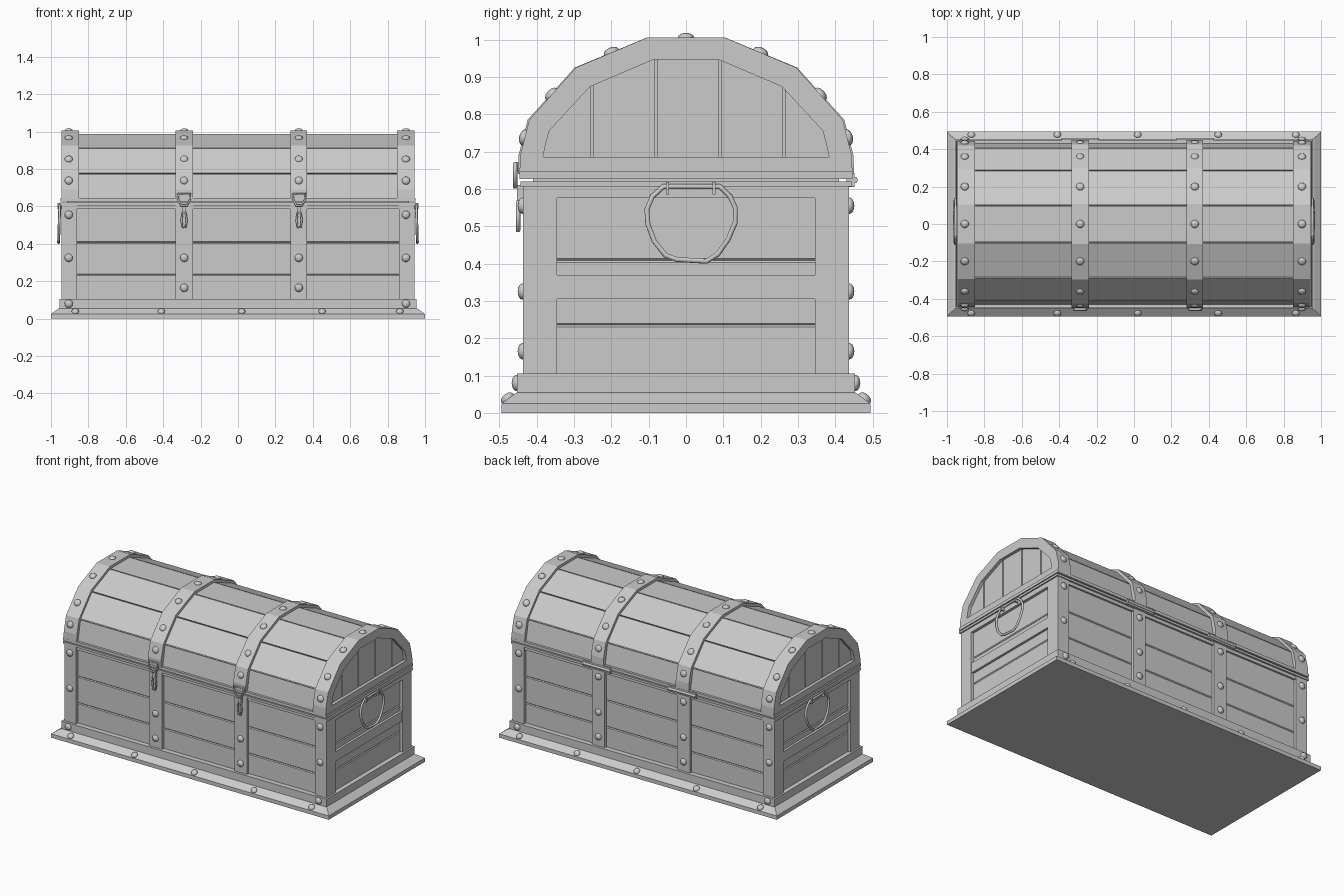
import bpy, bmesh
from mathutils import Vector, Matrix

if "Cube" in bpy.data.objects:
    bpy.data.objects.remove(bpy.data.objects["Cube"])

grey = bpy.data.materials.new("light_grey")
grey.diffuse_color = (0.6, 0.6, 0.6, 1)
grey.use_nodes = True
grey.node_tree.nodes["Principled BSDF"].inputs["Base Color"].default_value = grey.diffuse_color


def finish(name, bm, bevel=0, smooth=False):
    bmesh.ops.recalc_face_normals(bm, faces=bm.faces[:])
    for f in bm.faces:
        f.smooth = smooth
    me = bpy.data.meshes.new(name)
    bm.to_mesh(me)
    bm.free()
    me.materials.append(grey)
    ob = bpy.data.objects.new(name, me)
    bpy.context.collection.objects.link(ob)
    if bevel:
        m = ob.modifiers.new("bevel", 'BEVEL')
        m.width, m.segments = bevel, 1
    return ob


def prism(name, pts, x0, x1, bevel=0):
    """Solid with a (y, z) cross-section, running along x."""
    bm = bmesh.new()
    a = [bm.verts.new((x0, y, z)) for y, z in pts]
    b = [bm.verts.new((x1, y, z)) for y, z in pts]
    bm.faces.new(a)
    bm.faces.new(b[::-1])
    n = len(pts)
    for i in range(n):
        j = (i + 1) % n
        bm.faces.new((a[i], b[i], b[j], a[j]))
    return finish(name, bm, bevel)


def box(name, x0, x1, y0, y1, z0, z1, bevel=0):
    return prism(name, [(y0, z0), (y1, z0), (y1, z1), (y0, z1)], x0, x1, bevel)


def ring(name, outer, inner, x0, x1):
    """Open frame between two matching (y, z) outlines."""
    bm = bmesh.new()
    L = [[bm.verts.new((x, y, z)) for y, z in p]
         for x, p in ((x0, outer), (x1, outer), (x1, inner), (x0, inner))]
    n = len(outer)
    for k in range(4):
        A, B = L[k], L[(k + 1) % 4]
        for i in range(n):
            j = (i + 1) % n
            bm.faces.new((A[i], A[j], B[j], B[i]))
    return finish(name, bm)


def tube(name, pts, r, cyclic=True):
    cu = bpy.data.curves.new(name, 'CURVE')
    cu.dimensions = '3D'
    cu.bevel_depth, cu.bevel_resolution = r, 1
    cu.use_fill_caps = True
    sp = cu.splines.new('POLY')
    sp.points.add(len(pts) - 1)
    for p, co in zip(sp.points, pts):
        p.co = (*co, 1)
    sp.use_cyclic_u = cyclic
    cu.materials.append(grey)
    ob = bpy.data.objects.new(name, cu)
    bpy.context.collection.objects.link(ob)
    bpy.ops.object.select_all(action='DESELECT')
    ob.select_set(True)
    bpy.context.view_layer.objects.active = ob
    bpy.ops.object.convert(target='MESH')


def mirrored(half):
    return half + [(-y, z) for y, z in reversed(half)]


STRAPS = [(-0.335, -0.24), (0.28, 0.37)]

# stepped base with sloped moulding
bm = bmesh.new()
loops = []
for x, y, z in ((1, .494, 0), (1, .494, .025), (.965, .46, .05),
                (.955, .453, .055), (.955, .453, .105)):
    loops.append([bm.verts.new((sx * x, sy * y, z))
                  for sx, sy in ((-1, -1), (1, -1), (1, 1), (-1, 1))])
for A, B in zip(loops, loops[1:]):
    for i in range(4):
        bm.faces.new((A[i], A[(i + 1) % 4], B[(i + 1) % 4], B[i]))
bm.faces.new(loops[0])
bm.faces.new(loops[-1])
finish("base", bm)

# body: core, stacked planks, posts, straps, rails
box("body_core", -.915, .915, -.41, .41, .1, .64)
for z0, z1 in ((.1, .235), (.235, .408), (.408, .59)):
    box("body_plank", -.925, .925, -.42, .42, z0, z1, .005)
for sx in (-1, 1):
    for sy in (-1, 1):
        box("corner_post", *sorted((sx * .86, sx * .943)),
            *sorted((sy * .345, sy * .437)), .1, .606)
    box("side_rail", *sorted((sx * .86, sx * .94)), -.35, .35, .305, .37)
    box("side_top_rail", *sorted((sx * .86, sx * .943)), -.35, .35, .575, .606)
for x0, x1 in STRAPS:
    box("body_strap", x0, x1, -.437, .437, .1, .606)
box("body_top_rail", -.9, .9, -.432, .432, .585, .606)
box("body_rim", -.952, .952, -.443, .443, .606, .62)
box("lid_rim", -.95, .95, -.446, .446, .627, .646)

# lid: faceted planks over a core
outer = mirrored([(.446, .64), (.444, .69), (.42, .785), (.295, .925), (.105, 1.005)])
plank = mirrored([(.432, .64), (.43, .69), (.406, .777), (.286, .911), (.1, .988)])
core = [(y * .97, .64 + (z - .64) * .965) for y, z in plank]
prism("lid_core", core, -.915, .915)
arch = [plank[0]] + plank[2:8] + [plank[9]]
acore = [core[0]] + core[2:8] + [core[9]]
for i in range(7):
    a, b, c, d = (Vector(p) for p in (arch[i], arch[i + 1], acore[i + 1], acore[i]))
    t = (b - a).normalized() * .003
    prism("lid_plank", [tuple(v) for v in (a + t, b - t, c - t, d + t)], -.9, .9)

# lid straps and arched end frames
for x0, x1 in STRAPS:
    prism("lid_strap", [(y * 1.01, z) for y, z in outer], x0, x1)
inner = mirrored([(.383, .686), (.376, .72), (.366, .756), (.257, .874), (.088, .946)])
for sx in (-1, 1):
    ring("lid_end_frame", outer, inner, sx * .85, sx * .944)


# upright boards in the lid ends, cut to the arch
def height(y):
    for (ya, za), (yb, zb) in zip(core, core[1:]):
        if yb <= y <= ya:
            return za + (zb - za) * (y - ya) / (yb - ya)
    return .66


cuts = [-.4, -.252, -.081, .091, .262, .4]
for y0, y1 in zip(cuts, cuts[1:]):
    y0, y1 = y0 + .003, y1 - .003
    pts = [(y0, .65), (y1, .65), (y1, height(y1))]
    pts += [p for p in core[1:-1] if y0 < p[0] < y1] + [(y0, height(y0))]
    for sx in (-1, 1):
        prism("lid_end_board", pts, sx * .9, sx * .924)

# domed rivets
rv = bmesh.new()


def rivet(x, y, z, n, r=.022):
    rot = Vector(n).to_track_quat('Z', 'Y').to_matrix().to_4x4()
    bmesh.ops.create_uvsphere(rv, u_segments=12, v_segments=6, radius=1,
        matrix=Matrix.Translation((x, y, z)) @ rot @ Matrix.Diagonal((r, r, .013, 1)))


columns = [-.905, -.288, .325, .898]
for x in columns:
    rivet(x, 0, 1.005, (0, 0, 1))
    for s in (-1, 1):
        rivet(x, s * .2, .966, (0, s * .39, .92))
        rivet(x, s * .36, .853, (0, s * .75, .67))
        rivet(x, s * .434, .738, (0, s, .25))
        mid = abs(x) < .5
        for z in (.555, .325) + ((.165,) if mid else ()):
            if not (mid and s < 0 and z > .5):
                rivet(x, s * .438, z, (0, s, 0))
        if not mid:
            rivet(x, s * .454, .08, (0, s, 0))
for x in (-.87, -.41, .02, .45, .865):
    for s in (-1, 1):
        rivet(x, s * .478, .039, (0, s * .6, .8), .02)
finish("rivets", rv, smooth=True)

# ring handles on both ends
path = [(-.06, .607), (-.09, .58), (-.105, .545), (-.102, .505), (-.085, .46), (-.055, .422),
        (-.025, .411), (.055, .406), (.085, .425), (.113, .465), (.132, .51), (.132, .55),
        (.118, .58), (.09, .607)]
for sx in (-1, 1):
    tube("handle", [(sx * (.953 + (.61 - z) * .03), y, z) for y, z in path], .0075)
    for y in (-.05, .075):
        box("handle_clasp", *sorted((sx * .94, sx * .964)), y - .004, y + .004, .585, .618)

# front latches and back hinges
for x in (-.288, .327):
    tube("latch_loop", [(x + dx, -.458, z) for dx, z in
         ((-.033, .668), (.033, .668), (.033, .64), (.016, .605), (-.016, .605), (-.033, .64))], .006)
    box("latch_plate", x - .033, x + .033, -.457, -.44, .645, .672)
    box("latch_tongue", x - .011, x + .011, -.453, -.435, .56, .61)
    tube("latch_hasp", [(x + dx, -.45, z) for dx, z in
         ((-.009, .565), (.009, .565), (.014, .525), (.008, .488), (-.008, .488), (-.014, .525))], .006)
    box("hinge_plate", x - .1, x + .1, .43, .452, .605, .642)
    tube("hinge_pin", [(x - .1, .452, .624), (x + .1, .452, .624)], .009, False)
